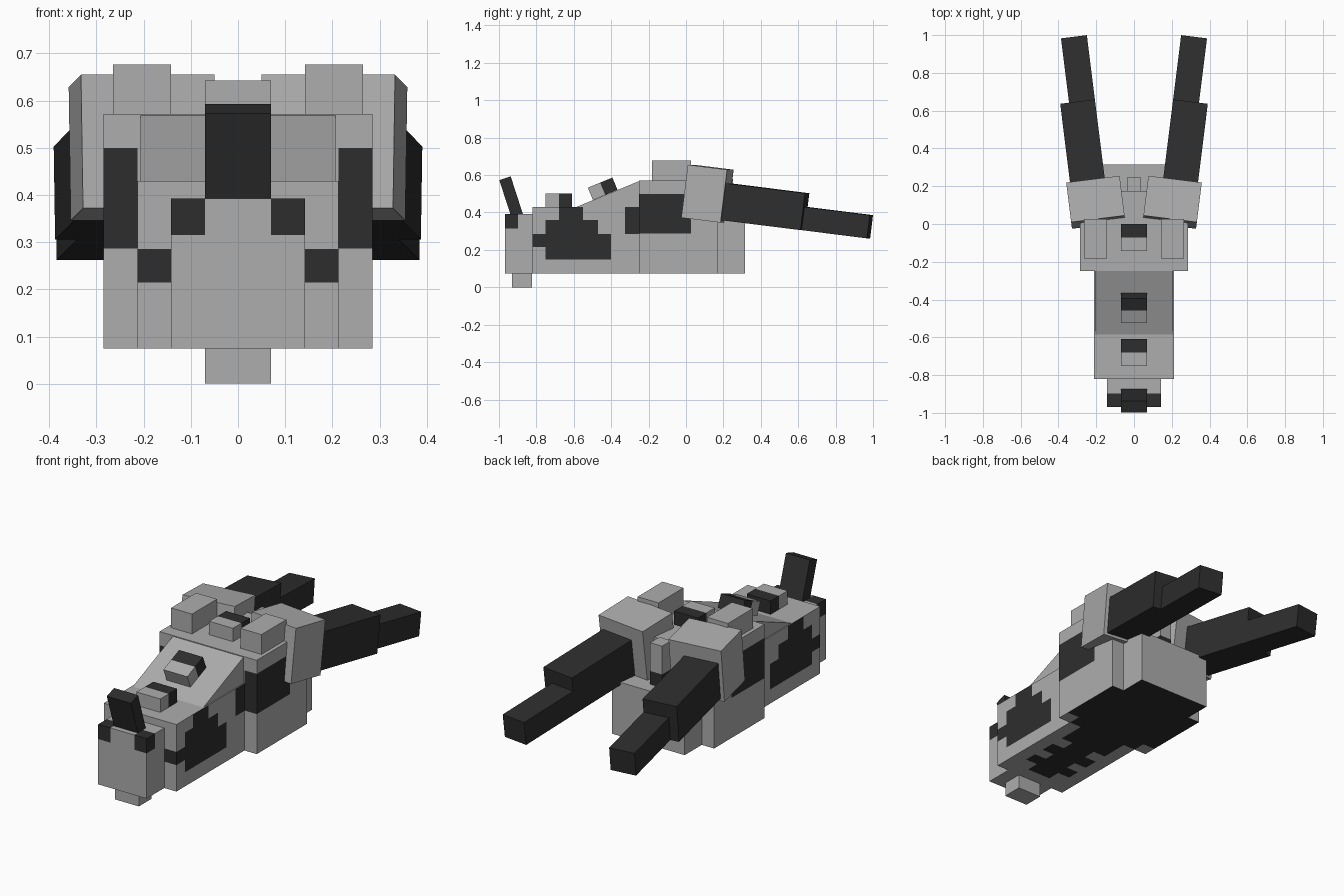
import bpy, bmesh
from math import radians
from mathutils import Matrix, Vector

if "Cube" in bpy.data.objects:
    bpy.data.objects.remove(bpy.data.objects["Cube"], do_unlink=True)


def material(name, value):
    m = bpy.data.materials.new(name)
    m.use_nodes = True
    col = (value, value, value, 1)
    m.diffuse_color = col
    bsdf = next(n for n in m.node_tree.nodes if n.type == 'BSDF_PRINCIPLED')
    bsdf.inputs["Base Color"].default_value = col
    bsdf.inputs["Roughness"].default_value = 0.9
    return m


GREY = material("light grey", 0.42)
DARK = material("charcoal", 0.027)


def block(name, lo, hi, cuts=((), (), ()), dark=None, matrix=None):
    """Box between two corners, cut along planes, coloured by a rule on face centre and normal."""
    lo, hi = Vector(lo), Vector(hi)
    bm = bmesh.new()
    size = hi - lo
    bmesh.ops.create_cube(bm, size=1, matrix=Matrix.Translation((lo + hi) / 2) @ Matrix.Diagonal((*size, 1)))
    for axis, values in enumerate(cuts):
        for v in values:
            point, normal = Vector(), Vector()
            point[axis], normal[axis] = v, 1
            bmesh.ops.bisect_plane(bm, geom=bm.verts[:] + bm.edges[:] + bm.faces[:],
                                   plane_co=point, plane_no=normal)
    bm.normal_update()
    for f in bm.faces:
        if dark and dark(f.calc_center_median(), f.normal):
            f.material_index = 1
    return finish(name, bm, matrix)


def finish(name, bm, matrix=None):
    mesh = bpy.data.meshes.new(name)
    bm.to_mesh(mesh)
    bm.free()
    mesh.materials.append(GREY)
    mesh.materials.append(DARK)
    ob = bpy.data.objects.new(name, mesh)
    bpy.context.collection.objects.link(ob)
    if matrix:
        ob.matrix_world = matrix
    return ob


def inside(v, a, b):
    return a < v < b


def all_dark(c, n):
    return True


# Snout with dark upper front corners, and chin
block("snout", (-.142, -.968, .075), (.142, -.82, .393), ((-.07, .07), (-.897,), (.315,)),
      lambda c, n: c.y < -.897 and c.z > .315 and abs(c.x) > .07)
block("chin", (-.07, -.93, 0), (.07, -.823, .075))

# Nose horn leaning forward
block("nose_horn", (-.07, -.032, -.03), (.07, .032, .203), dark=all_dark,
      matrix=Matrix.Translation((0, -.905, .39)) @ Matrix.Rotation(radians(18), 4, 'X'))


# Front torso: stepped flank patches and a jagged belly stripe
FLANK = [(.15, .215, -.75, -.40), (.215, .285, -.82, -.40), (.285, .36, -.75, -.47),
         (.36, .43, -.68, -.55), (.285, .43, -.325, -.25)]


def torso_dark(c, n):
    if abs(n.x) > .5:
        return any(inside(c.z, a, b) and inside(c.y, p, q) for a, b, p, q in FLANK)
    if n.y < -.5:
        return abs(c.x) > .142 and inside(c.z, .215, .285)
    if n.z < -.5:
        wide = inside(c.y, -.68, -.61) or inside(c.y, -.55, -.47) or c.y > -.40
        return c.y > -.75 and abs(c.x) < (.142 if wide else .07)
    return False


block("front_torso", (-.213, -.82, .075), (.213, -.25, .43),
      ((-.142, -.07, .07, .142), (-.75, -.68, -.61, -.55, -.47, -.40, -.325), (.15, .215, .285, .36)),
      torso_dark)

# Sloped neck between the torso top and the main body
bm = bmesh.new()
profile = [(-.585, .43), (-.25, .43), (-.25, .568)]
left, right = [[bm.verts.new((x, y, z)) for y, z in profile] for x in (.207, -.207)]
bm.faces.new(left)
bm.faces.new(right[::-1])
for i in range(3):
    j = (i + 1) % 3
    bm.faces.new((left[j], left[i], right[i], right[j]))
bmesh.ops.recalc_face_normals(bm, faces=bm.faces)
finish("neck_slope", bm)


# Main body with dark front corners, flanks and belly
def body_dark(c, n):
    if n.z < -.5:
        return abs(c.x) < .213 or c.y > -.18
    band = inside(c.z, .287, .5)
    if abs(n.x) > .5:
        return band and c.y < .027
    return n.y < -.5 and band and abs(c.x) > .213


block("main_body", (-.285, -.25, .075), (.285, .172, .572),
      ((-.213, .213), (-.18, .027), (.287, .5)), body_dark)
block("rump", (-.213, .172, .075), (.213, .315, .36), dark=lambda c, n: n.z < -.5)
block("tail_stub", (-.035, .172, .36), (.035, .25, .58), ((), (), (.43,)),
      lambda c, n: c.z < .43)

# Back ridges, grey in front and dark behind
slope = Matrix.Rotation(radians(22.4), 4, 'X')
for name, place in (("front_ridge", Matrix.Translation((0, -.68, .43))),
                    ("slope_ridge", Matrix.Translation((0, -.432, .494)) @ slope),
                    ("rear_ridge", Matrix.Translation((0, -.071, .572)))):
    block(name, (-.07, -.071, 0), (.07, .071, .071), ((), (0,), ()),
          lambda c, n: c.y > 0, place)

# Mirrored shoulders and trailing arms, splayed outward and tipped down
for side, s in (("left", 1), ("right", -1)):
    def part(name, x, y, z, matrix=None, dark=None):
        xs = sorted((s * x[0], s * x[1]))
        block(side + "_" + name, (xs[0], y[0], z[0]), (xs[1], y[1], z[1]), dark=dark, matrix=matrix)

    frame = (Matrix.Translation((s * .05, .045, .655)) @ Matrix.Rotation(radians(-7.1 * s), 4, 'Z')
             @ Matrix.Rotation(radians(-7.1), 4, 'X'))
    part("shoulder_knob", (.142, .265), (-.182, .027), (.572, .677))
    part("shoulder", (0, .285), (0, .213), (-.285, 0), frame)
    part("upper_arm", (.08, .265), (.213, .643), (-.272, -.073), frame, all_dark)
    part("lower_arm", (.08, .218), (.643, .998), (-.272, -.147), frame, all_dark)
